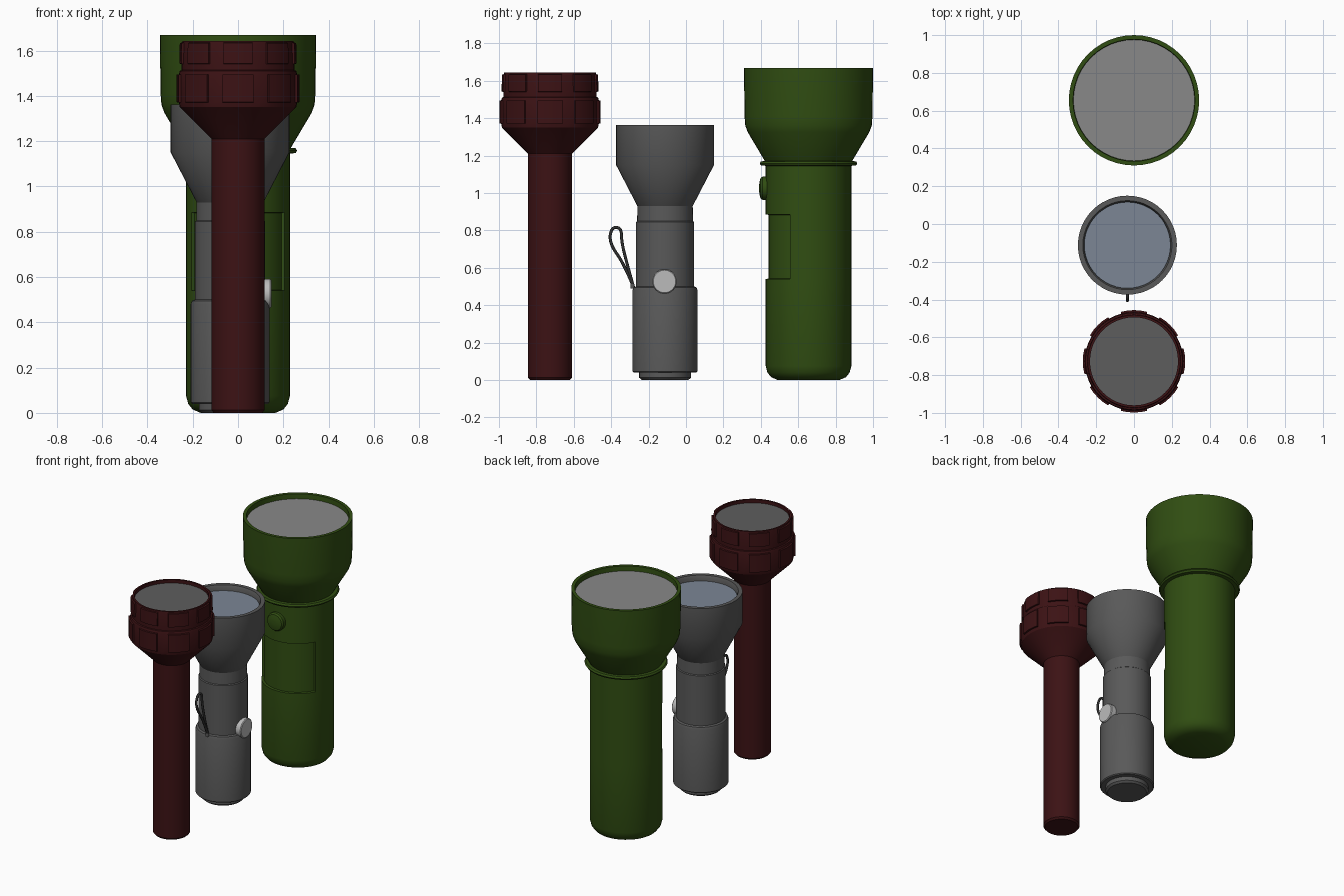
import bpy, bmesh, math
from mathutils import Matrix, Vector

if "Cube" in bpy.data.objects:
    bpy.data.objects.remove(bpy.data.objects["Cube"])


def material(name, rgb):
    m = bpy.data.materials.new(name)
    m.diffuse_color = (*rgb, 1)
    m.use_nodes = True
    m.node_tree.nodes["Principled BSDF"].inputs["Base Color"].default_value = m.diffuse_color
    return m


RED = material("dark_red", (0.045, 0.006, 0.007))
GREEN = material("olive_green", (0.03, 0.075, 0.006))
GREY = material("dark_grey", (0.1, 0.1, 0.1))
BLACK = material("strap_black", (0.03, 0.03, 0.03))
LENS_PALE = material("pale_lens", (0.25, 0.25, 0.25))
LENS_DARK = material("dark_lens", (0.11, 0.11, 0.11))
LENS_BLUE = material("blue_lens", (0.2, 0.24, 0.3))
BUTTON = material("light_button", (0.5, 0.5, 0.5))


def lathe(name, profile, loc, mat, segs=48, panels=(), rot=None):
    """Spin (radius, z) points; each panel is (test(band, seg), radial offset)."""
    bm = bmesh.new()
    rings = [[bm.verts.new((r * math.cos(2 * math.pi * i / segs),
                            r * math.sin(2 * math.pi * i / segs), z))
              for i in range(segs)] for r, z in profile]
    cells = {}
    for b in range(len(rings) - 1):
        for i in range(segs):
            j = (i + 1) % segs
            cells[b, i] = bm.faces.new((rings[b][i], rings[b][j],
                                        rings[b + 1][j], rings[b + 1][i]))
    bm.faces.new(rings[0][::-1])
    bm.faces.new(rings[-1])
    bm.normal_update()
    for test, offset in panels:
        faces = [f for key, f in cells.items() if test(*key)]
        bmesh.ops.inset_region(bm, faces=faces, thickness=0.002,
                               use_even_offset=True)
        for v in {v for f in faces for v in f.verts}:
            radial = Vector((v.co.x, v.co.y, 0)).normalized()
            v.co += radial * offset
    bmesh.ops.recalc_face_normals(bm, faces=bm.faces)
    for f in bm.faces:
        f.smooth = True
    for e in bm.edges:
        e.smooth = e.calc_face_angle(0) < math.radians(30)
    if rot:
        bmesh.ops.transform(bm, matrix=rot, verts=bm.verts)
    mesh = bpy.data.meshes.new(name)
    bm.to_mesh(mesh)
    bm.free()
    mesh.materials.append(mat)
    ob = bpy.data.objects.new(name, mesh)
    ob.location = loc
    bpy.context.collection.objects.link(ob)
    return ob


def lens(name, r, z, loc, mat):
    lathe(name, [(r, z - 0.01), (r, z)], loc, mat)


# Red torch: slim tube and a head with raised grip pads
red = (0, -0.727, 0)
lathe("red_tube", [(0.107, 0), (0.117, 0.012), (0.117, 1.22)], red, RED)
pads = [(lambda b, i, band=band: b == band and (i + 2) % 6 < 4, 0.01)
        for band in (3, 8)]
lathe("red_head", [(0.11, 1.20), (0.117, 1.21), (0.257, 1.35), (0.261, 1.37),
                   (0.261, 1.495), (0.257, 1.51), (0.249, 1.513),
                   (0.249, 1.525), (0.249, 1.54), (0.247, 1.635),
                   (0.245, 1.643), (0.233, 1.643), (0.233, 1.60)],
      red, RED, panels=pads)
lens("red_lens", 0.234, 1.62, red, LENS_DARK)

# Grey torch: stepped handle, flared head, side button and wrist strap
grey = (-0.035, -0.112, 0)
lathe("grey_end_cap", [(0.125, 0), (0.138, 0.012), (0.138, 0.05)], grey, GREY)
lathe("grey_handle", [(0.168, 0.04), (0.174, 0.046), (0.174, 0.48),
                      (0.168, 0.495), (0.155, 0.50), (0.155, 0.845),
                      (0.149, 0.85), (0.148, 0.93)], grey, GREY)
lathe("grey_head", [(0.14, 0.92), (0.148, 0.93), (0.262, 1.15),
                    (0.262, 1.362), (0.236, 1.362), (0.228, 1.345),
                    (0.228, 1.30)], grey, GREY)
lens("grey_lens", 0.229, 1.325, grey, LENS_BLUE)
lathe("grey_button", [(0.065, 0), (0.065, 0.035), (0.06, 0.04)],
      (0.107, -0.115, 0.527), BUTTON, 32, rot=Matrix.Rotation(math.pi / 2, 4, 'Y'))

curve = bpy.data.curves.new("wrist_strap", 'CURVE')
curve.dimensions = '3D'
curve.bevel_depth = 0.008
curve.bevel_resolution = 2
path = curve.splines.new('NURBS')
points = [(-0.28, 0.495), (-0.289, 0.52), (-0.345, 0.64), (-0.395, 0.71),
          (-0.41, 0.77), (-0.39, 0.82), (-0.345, 0.81), (-0.345, 0.74),
          (-0.315, 0.62), (-0.287, 0.52), (-0.28, 0.495)]
path.points.add(len(points) - 1)
for p, (y, z) in zip(path.points, points):
    p.co = (-0.035, y, z, 1)
path.order_u = 3
path.use_endpoint_u = True
curve.materials.append(BLACK)
bpy.context.collection.objects.link(bpy.data.objects.new("wrist_strap", curve))
lathe("strap_anchor", [(0.011, 0), (0.011, 0.022)], (-0.035, -0.286, 0.49), GREY, 16)

# Green torch: thick body with a sunken front panel, collar and wide head
green = (0, 0.655, 0)
lathe("green_body", [(0.165, 0), (0.2, 0.015), (0.22, 0.04), (0.229, 0.075),
                     (0.229, 0.54), (0.229, 0.885), (0.229, 1.17)],
      green, GREEN, 56,
      panels=[(lambda b, i: b == 4 and 32 <= i < 52, -0.016)])
lathe("green_collar", [(0.225, 1.145), (0.254, 1.147), (0.261, 1.158),
                       (0.254, 1.169), (0.225, 1.171)], green, GREEN)
lathe("green_head", [(0.22, 1.15), (0.233, 1.17), (0.325, 1.325),
                     (0.338, 1.36), (0.342, 1.41), (0.345, 1.668),
                     (0.323, 1.668), (0.318, 1.60)], green, GREEN)
lens("green_lens", 0.321, 1.635, green, LENS_PALE)
lathe("green_switch", [(0.062, 0), (0.062, 0.025), (0.054, 0.036),
                       (0.03, 0.042), (0.01, 0.043)],
      (0, 0.434, 1.025), GREEN, 32, rot=Matrix.Rotation(math.pi / 2, 4, 'X'))
